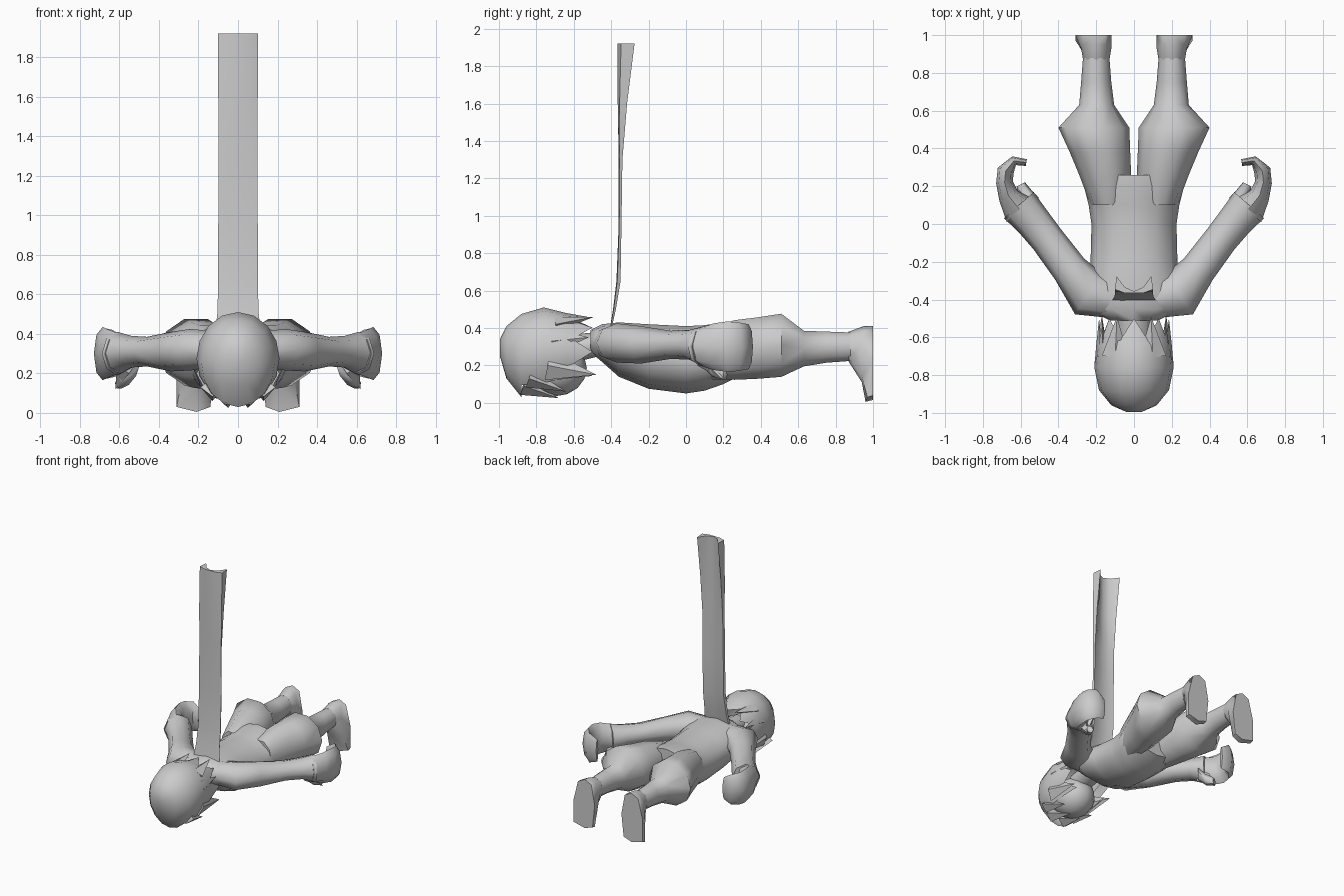
import bpy, bmesh, math
from mathutils import Vector

if "Cube" in bpy.data.objects:
    bpy.data.objects.remove(bpy.data.objects["Cube"])


def finish(name, bm, mirror=False, angle=60):
    bmesh.ops.recalc_face_normals(bm, faces=bm.faces)
    me = bpy.data.meshes.new(name)
    bm.to_mesh(me)
    bm.free()
    ob = bpy.data.objects.new(name, me)
    bpy.context.collection.objects.link(ob)
    if mirror:
        ob.modifiers.new("Mirror", 'MIRROR')
    bpy.ops.object.select_all(action='DESELECT')
    bpy.context.view_layer.objects.active = ob
    ob.select_set(True)
    bpy.ops.object.shade_smooth_by_angle(angle=math.radians(angle))
    return ob


def skin(bm, rings, caps=True):
    """Bridge equal-length closed rings of points."""
    rows = [[bm.verts.new(p) for p in r] for r in rings]
    n = len(rows[0])
    for a, b in zip(rows, rows[1:]):
        for i in range(n):
            j = (i + 1) % n
            bm.faces.new((a[i], a[j], b[j], b[i]))
    if caps:
        bm.faces.new(rows[0])
        bm.faces.new(rows[-1])


def y_ring(y, x0, x1, z0, z1, n=8):
    """Oval ring across the y axis, given its x and z extents."""
    cx, cz, rx, rz = (x0 + x1) / 2, (z0 + z1) / 2, (x1 - x0) / 2, (z1 - z0) / 2
    return [(cx + rx * math.cos(t * math.tau / n), y, cz + rz * math.sin(t * math.tau / n))
            for t in range(n)]


def tube(bm, path, n=8):
    """Sweep in plan: path of (x, y, z, half width, half height)."""
    rings = []
    for i, (x, y, z, w, h) in enumerate(path):
        a, b = path[max(i - 1, 0)], path[min(i + 1, len(path) - 1)]
        d = Vector((b[0] - a[0], b[1] - a[1], 0)).normalized()
        side = Vector((d.y, -d.x, 0))
        rings.append([Vector((x, y, z)) + side * w * math.cos(t * math.tau / n)
                      + Vector((0, 0, h * math.sin(t * math.tau / n))) for t in range(n)])
    skin(bm, rings)


def spike(bm, base, tip, w, h):
    """Four-sided lock of hair from base to tip."""
    base, tip = Vector(base), Vector(tip)
    d = (tip - base).normalized()
    u = d.cross(Vector((0, 0, 1))).normalized()
    v = u.cross(d)
    q = [bm.verts.new(base + o) for o in (u * w, v * h, -u * w, -v * h)]
    t = bm.verts.new(tip)
    for i in range(4):
        bm.faces.new((q[i], q[(i + 1) % 4], t))
    bm.faces.new(q)


# Torso, lying face down
bm = bmesh.new()
skin(bm, [y_ring(y, -w, w, a, b, 12) for y, w, a, b in [
    (-.51, .13, .27, .39), (-.45, .24, .22, .42), (-.36, .255, .14, .43), (-.2, .23, .075, .42),
    (0, .225, .05, .41), (.1, .24, .065, .415), (.2, .265, .10, .43), (.26, .25, .13, .43)]])
finish("torso", bm)

# Neck
bm = bmesh.new()
skin(bm, [y_ring(-.66, -.08, .08, .2, .36), y_ring(-.46, -.1, .1, .25, .38)])
finish("neck", bm)

# Baggy trouser legs and ankles
bm = bmesh.new()
skin(bm, [y_ring(*r, 10) for r in [
    (.1, .03, .23, .12, .40), (.26, .015, .29, .115, .45), (.38, .02, .34, .12, .465),
    (.51, .025, .40, .13, .485), (.63, .105, .29, .19, .39), (.75, .12, .28, .21, .385),
    (.88, .13, .27, .22, .38)]])
finish("leg", bm, True)

# Feet, soles facing +y and toes pointing down
bm = bmesh.new()
skin(bm, [y_ring(.87, .13, .27, .22, .38),
          [(x, y, z) for x, y, z in zip(
              (.28, .26, .2, .15, .12, .16, .22, .29),
              (.93, .95, .95, .95, .93, .94, .94, .94),
              (.30, .38, .41, .38, .30, .14, .11, .14))],
          [(x, y, z) for x, y, z in zip(
              (.31, .27, .21, .15, .12, .14, .21, .31),
              (1, 1, 1, 1, 1, .97, .96, .97),
              (.22, .38, .41, .38, .22, .03, .005, .03))],
          [(x, 1, z) for x, z in zip(
              (.31, .27, .21, .15, .12, .14, .21, .31),
              (.22, .38, .41, .38, .22, .04, .015, .04))]])
finish("foot", bm, True)

# Arms swept outward and back
bm = bmesh.new()
tube(bm, [(.1, -.4, .32, .10, .09), (.24, -.37, .32, .13, .105), (.34, -.24, .31, .095, .10),
          (.46, -.08, .31, .09, .075), (.54, .02, .31, .095, .08), (.61, .10, .30, .105, .11)])
finish("arm", bm, True)

# Curled hand and thumb
bm = bmesh.new()
tube(bm, [(.60, .07, .30, .095, .10), (.665, .15, .30, .055, .125), (.685, .22, .30, .045, .135),
          (.68, .28, .30, .045, .13), (.635, .335, .30, .025, .12), (.57, .325, .29, .018, .09)], 8)
spike(bm, (.57, .10, .24), (.62, .20, .12), .05, .06)
tube(bm, [(.53, .11, .23, .04, .05), (.57, .15, .18, .04, .045), (.60, .21, .15, .025, .03)], 6)
finish("hand", bm, True)

# Face
bm = bmesh.new()
bmesh.ops.create_uvsphere(bm, u_segments=12, v_segments=8, radius=1)
for v in bm.verts:
    v.co = Vector((v.co.x * .155, v.co.y * .17 - .70, v.co.z * .15 + .185))
finish("face", bm)

# Hair shell with a ragged rim, open over the face
bm = bmesh.new()
n = 16
rings = [y_ring(y, -w, w, a, b, n) for y, w, a, b in [
    (-.995, .04, .25, .34), (-.96, .12, .13, .41), (-.88, .185, .03, .475),
    (-.76, .21, .04, .51), (-.64, .20, .07, .48)]]
rim = y_ring(-.6, -.185, .185, .09, .455, n)
rings.append([(x, -.50 if i % 2 == 0 else -.61, z) for i, (x, y, z) in enumerate(rim)])
skin(bm, rings, False)
bm.verts.ensure_lookup_table()
bm.faces.new(bm.verts[:n])
gone = [f for f in bm.faces if f.calc_center_median().z < .13 and f.calc_center_median().y > -.84]
bmesh.ops.delete(bm, geom=gone, context='FACES')
finish("hair", bm, False, 45)

# Loose locks: fringe, sides and nape
bm = bmesh.new()
for base, tip, w, h in [
        ((.06, -.87, .09), (.05, -.68, .025), .06, .05),
        ((.13, -.84, .13), (.13, -.64, .06), .06, .05),
        ((.17, -.74, .2), (.17, -.48, .15), .04, .08),
        ((.17, -.72, .33), (.165, -.52, .35), .03, .07),
        ((.10, -.70, .42), (.09, -.49, .46), .07, .04)]:
    spike(bm, base, tip, w, h)
finish("hair_lock", bm, True, 30)

# Upright scarf tail: creased ribbon, edges turned toward +y
bm = bmesh.new()
rows = []
for z, y, w, d in [(.41, -.405, .115, .01), (.5, -.39, .105, .015), (.65, -.372, .1, .022),
                   (.95, -.36, .1, .015), (1.3, -.36, .098, .02), (1.6, -.365, .1, .05),
                   (1.92, -.365, .1, .09)]:
    rows.append([bm.verts.new((w * s, y + d * k, z))
                 for s, k in [(-1, 0.2), (-.93, 1), (-.5, .35), (0, .1), (.5, .35), (.93, 1), (1, 0.2),
                              (.5, 0), (0, 0), (-.5, 0)]])
for a, b in zip(rows, rows[1:]):
    for i in range(10):
        j = (i + 1) % 10
        bm.faces.new((a[i], a[j], b[j], b[i]))
bm.faces.new(rows[-1])
bm.faces.new(rows[0])
finish("scarf_tail", bm, False, 40)
